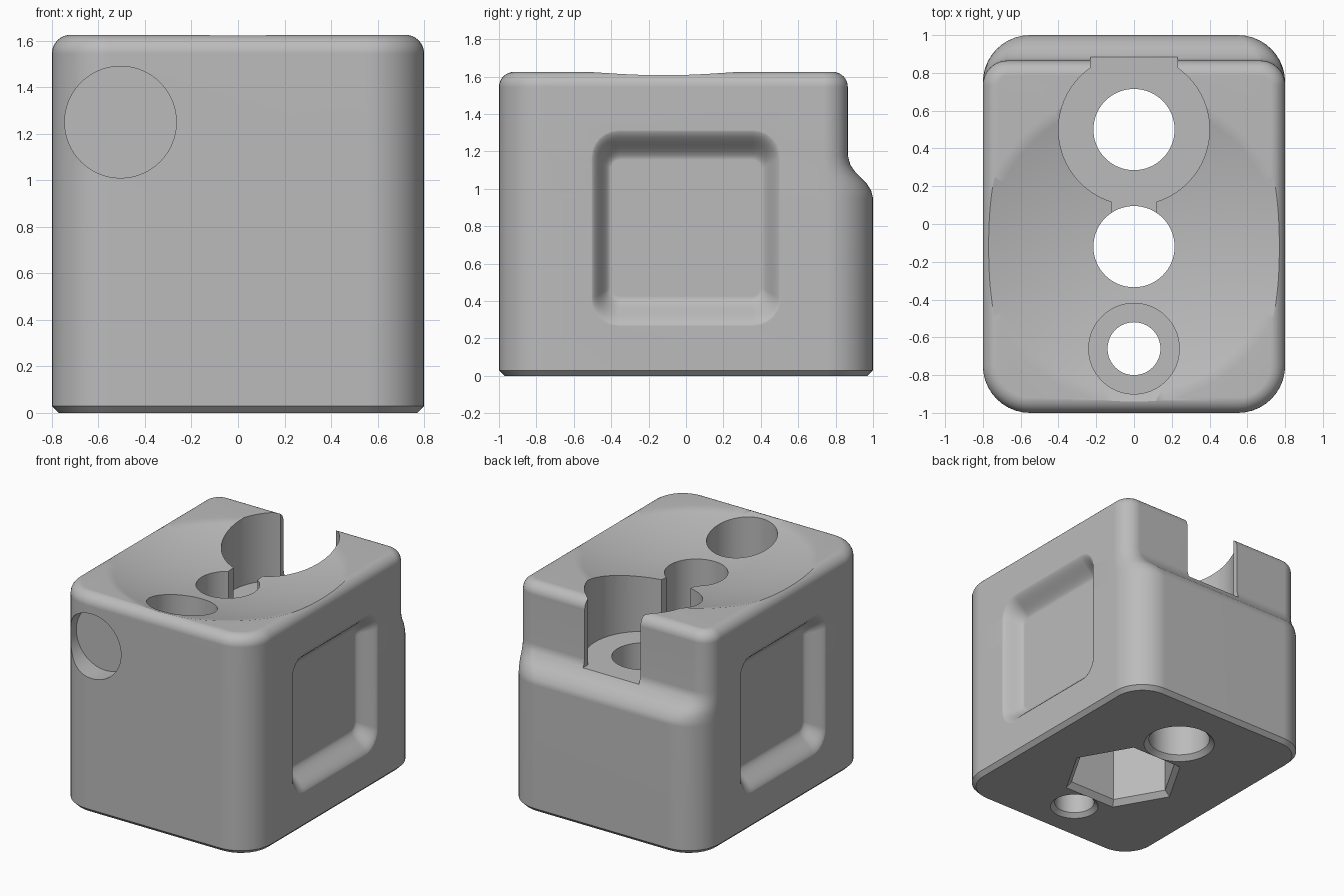
import bpy, bmesh, math

if "Cube" in bpy.data.objects:
    bpy.data.objects.remove(bpy.data.objects["Cube"])

grey = bpy.data.materials.new("light_grey")
grey.diffuse_color = (0.5, 0.5, 0.5, 1)
grey.use_nodes = True
grey.node_tree.nodes["Principled BSDF"].inputs["Base Color"].default_value = grey.diffuse_color


def loft(name, rings):
    """Closed solid skinned through equal-length rings of points."""
    bm = bmesh.new()
    rows = [[bm.verts.new(p) for p in ring] for ring in rings]
    n = len(rows[0])
    for a, b in zip(rows, rows[1:]):
        for i in range(n):
            j = (i + 1) % n
            bm.faces.new((a[i], a[j], b[j], b[i]))
    bm.faces.new(rows[0][::-1])
    bm.faces.new(rows[-1])
    bmesh.ops.recalc_face_normals(bm, faces=bm.faces)
    mesh = bpy.data.meshes.new(name)
    bm.to_mesh(mesh)
    bm.free()
    obj = bpy.data.objects.new(name, mesh)
    bpy.context.collection.objects.link(obj)
    mesh.materials.append(grey)
    return obj


def rounded(u0, u1, v0, v1, r_low, r_high, steps=10):
    """Rounded rectangle; r_high is the radius on the v1 side."""
    pts = []
    corners = ((u1 - r_high, v1 - r_high, r_high, 0), (u0 + r_high, v1 - r_high, r_high, 90),
               (u0 + r_low, v0 + r_low, r_low, 180), (u1 - r_low, v0 + r_low, r_low, 270))
    for cu, cv, r, start in corners:
        for k in range(steps + 1):
            a = math.radians(start + 90 * k / steps)
            pts.append((cu + r * math.cos(a), cv + r * math.sin(a)))
    return pts


def bore(name, x, y, profile, sides=64):
    """Vertical turned cutter from (z, radius) pairs."""
    return loft(name, [[(x + r * math.cos(2 * math.pi * i / sides),
                         y + r * math.sin(2 * math.pi * i / sides), z)
                        for i in range(sides)] for z, r in profile])


def box(name, x0, x1, y0, y1, z0, z1):
    return loft(name, [[(x0, y0, z), (x1, y0, z), (x1, y1, z), (x0, y1, z)] for z in (z0, z1)])


# Body: rounded block with chamfered base, stepped back and filleted top
H, F = 1.625, 0.08
levels = [(0, 0.03, 1.0), (0.03, 0, 1.0), (0.95, 0, 1.0), (0.99, 0, 0.99), (1.03, 0, 0.965),
          (1.06, 0, 0.935), (1.09, 0, 0.905), (1.13, 0, 0.878), (1.18, 0, 0.865)]
for k in range(9):
    a = math.pi / 2 * k / 8
    levels.append((H - F + F * math.sin(a), F * (1 - math.cos(a)), 0.865))
rings = []
for z, inset, back in levels:
    r_back = 0.13 + 0.12 * (back - 0.865) / 0.135
    rings.append([(u, v, z) for u, v in rounded(-0.8 + inset, 0.8 - inset, -1 + inset,
                                                back - inset, 0.25 - inset, r_back - inset)])
body = loft("body", rings)

cutters = []
# Shallow round dish in the top
dish = [(1.5 + r * r / 5.52, r) for r in [0.03] + [0.07 * i for i in range(1, 17)]]
cutters.append(bore("dish", 0, -0.12, dish + [(2.2, dish[-1][1])], 96))

# Back counterbored hole, its slot through the back and neck to the middle hole
FLOOR = 1.12
cutters.append(bore("back_hole", 0, 0.5, [(-0.02, 0.27), (0.035, 0.215), (FLOOR, 0.215),
                                          (FLOOR, 0.4), (2, 0.4)]))
cutters.append(box("back_slot", -0.23, 0.23, 0.75, 1.2, FLOOR, 2))
cutters.append(box("neck_slot", -0.12, 0.12, -0.12, 0.2, FLOOR, 2))

# Middle hole with hexagonal pocket below
cutters.append(bore("middle_hole", 0, -0.12, [(0.5, 0.215), (2.1, 0.215)]))
cutters.append(bore("hex_pocket", 0, -0.12, [(-0.02, 0.45), (0.04, 0.39), (0.8, 0.39)], 6))

# Front counterbored hole
cutters.append(bore("front_hole", 0, -0.66, [(-0.02, 0.19), (0.03, 0.14), (0.85, 0.14),
                                             (0.85, 0.24), (2, 0.24)]))

# Shallow round recess in the front face
cutters.append(loft("front_recess", [[(-0.505 + 0.24 * math.cos(math.pi * i / 32), y,
                                       1.25 + 0.24 * math.sin(math.pi * i / 32))
                                      for i in range(64)] for y in (-1.1, -0.84)]))

# Soft-edged grip pockets on both sides
for side, label in ((1, "right"), (-1, "left")):
    rings = []
    for k in range(13):
        t = k / 12
        depth = t * t * (3 - 2 * t)
        hy, hz, r = 0.4 + 0.11 * t, 0.365 + 0.165 * t, 0.05 + 0.1 * t
        rings.append([(side * (0.68 + 0.121 * depth), u, v) for u, v in
                      rounded(-hy, hy, 0.79 - hz, 0.79 + hz, r, r, 6)])
    rings.append([(side * 0.9, y, z) for _, y, z in rings[-1]])
    cutters.append(loft(label + "_pocket", rings))

# Cut everything out of the body
bpy.context.view_layer.objects.active = body
body.select_set(True)
for c in cutters:
    c.hide_render = True
    mod = body.modifiers.new(c.name, "BOOLEAN")
    mod.operation = "DIFFERENCE"
    mod.solver = "EXACT"
    mod.object = c
    bpy.ops.object.modifier_apply(modifier=mod.name)
for c in cutters:
    bpy.data.objects.remove(c)

# Smooth shading with crisp edges
bpy.ops.object.shade_smooth_by_angle(angle=math.radians(28))
weighted = body.modifiers.new("weighted_normals", "WEIGHTED_NORMAL")
weighted.keep_sharp = True
